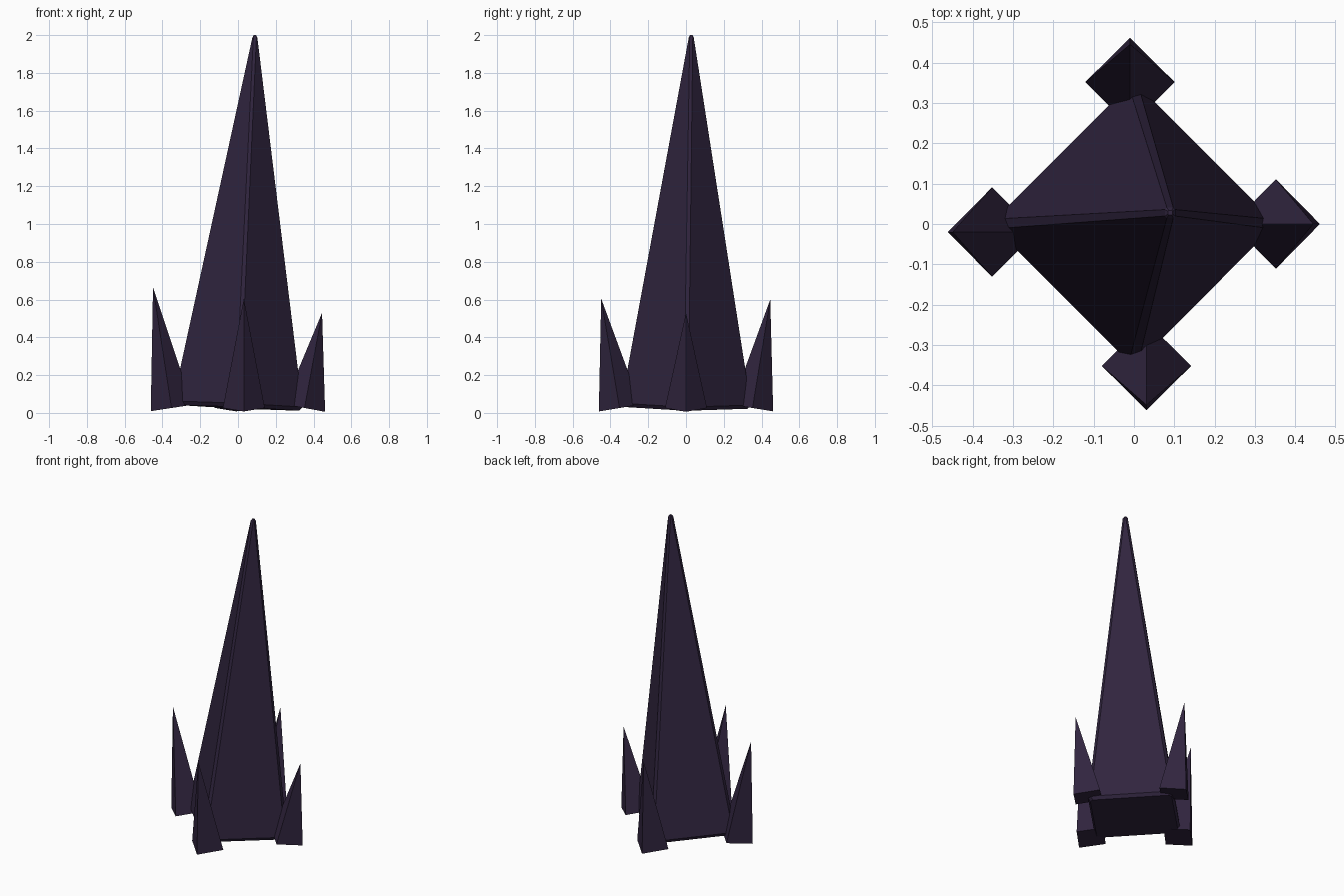
import bpy, bmesh
from mathutils import Vector

cube = bpy.data.objects.get("Cube")
if cube:
    bpy.data.objects.remove(cube, do_unlink=True)

# Single dark stone colour
stone = bpy.data.materials.new("dark purple stone")
stone.use_nodes = True
colour = (0.030, 0.018, 0.049, 1)
stone.diffuse_color = colour
bsdf = stone.node_tree.nodes["Principled BSDF"]
bsdf.inputs["Base Color"].default_value = colour
bsdf.inputs["Roughness"].default_value = 0.8

DIRECTIONS = [Vector(d) for d in ((1, 0, 0), (0, 1, 0), (-1, 0, 0), (0, -1, 0))]
UP = Vector((0, 0, 1))


def place(name, bm, base, tip):
    """Lean the shape so its axis runs from base to tip, and add it to the scene."""
    base, tip = Vector(base), Vector(tip)
    turn = UP.rotation_difference(tip - base).to_matrix()
    bmesh.ops.rotate(bm, verts=bm.verts, cent=(0, 0, 0), matrix=turn)
    bmesh.ops.translate(bm, verts=bm.verts, vec=base)
    bmesh.ops.recalc_face_normals(bm, faces=bm.faces)
    mesh = bpy.data.meshes.new(name)
    bm.to_mesh(mesh)
    bm.free()
    mesh.materials.append(stone)
    bpy.context.collection.objects.link(bpy.data.objects.new(name, mesh))


def spire(name, base, tip):
    """Tall diamond pyramid with chamfered corners, foot and blunt tip."""
    height = (Vector(tip) - Vector(base)).length
    bm = bmesh.new()
    rings = []
    # height, corner radius, half width of the corner chamfer
    for z, radius, half in ((0, 0.325, 0.012), (0.02, 0.343, 0.012),
                            (height - 0.012, 0.013, 0.008), (height, 0.006, 0.004)):
        ring = []
        for d in DIRECTIONS:
            side = UP.cross(d)
            ring += [bm.verts.new(d * radius + side * s * half + UP * z) for s in (-1, 1)]
        rings.append(ring)
    for low, high in zip(rings, rings[1:]):
        for i in range(len(low)):
            j = (i + 1) % len(low)
            bm.faces.new((low[i], low[j], high[j], high[i]))
    bm.faces.new(rings[0])
    bm.faces.new(rings[-1])
    place(name, bm, base, tip)


def spike(name, base, tip):
    """Small sharp diamond pyramid."""
    height = (Vector(tip) - Vector(base)).length
    bm = bmesh.new()
    foot = [bm.verts.new(d * 0.111) for d in DIRECTIONS]
    point = bm.verts.new(UP * height)
    bm.faces.new(foot)
    for i in range(4):
        bm.faces.new((foot[i], foot[(i + 1) % 4], point))
    place(name, bm, base, tip)


# Leaning central spire
spire("main_spire", (-0.002, 0, 0.027), (0.09, 0.028, 2.0))

# Four outward leaning spikes around the foot
spike("left_spike", (0.352, 0, 0.026), (0.445, 0, 0.53))
spike("right_spike", (-0.352, -0.02, 0.026), (-0.45, -0.02, 0.665))
spike("front_spike", (0.031, -0.352, 0.026), (0.031, -0.449, 0.605))
spike("back_spike", (-0.01, 0.352, 0.026), (-0.01, 0.446, 0.6))
